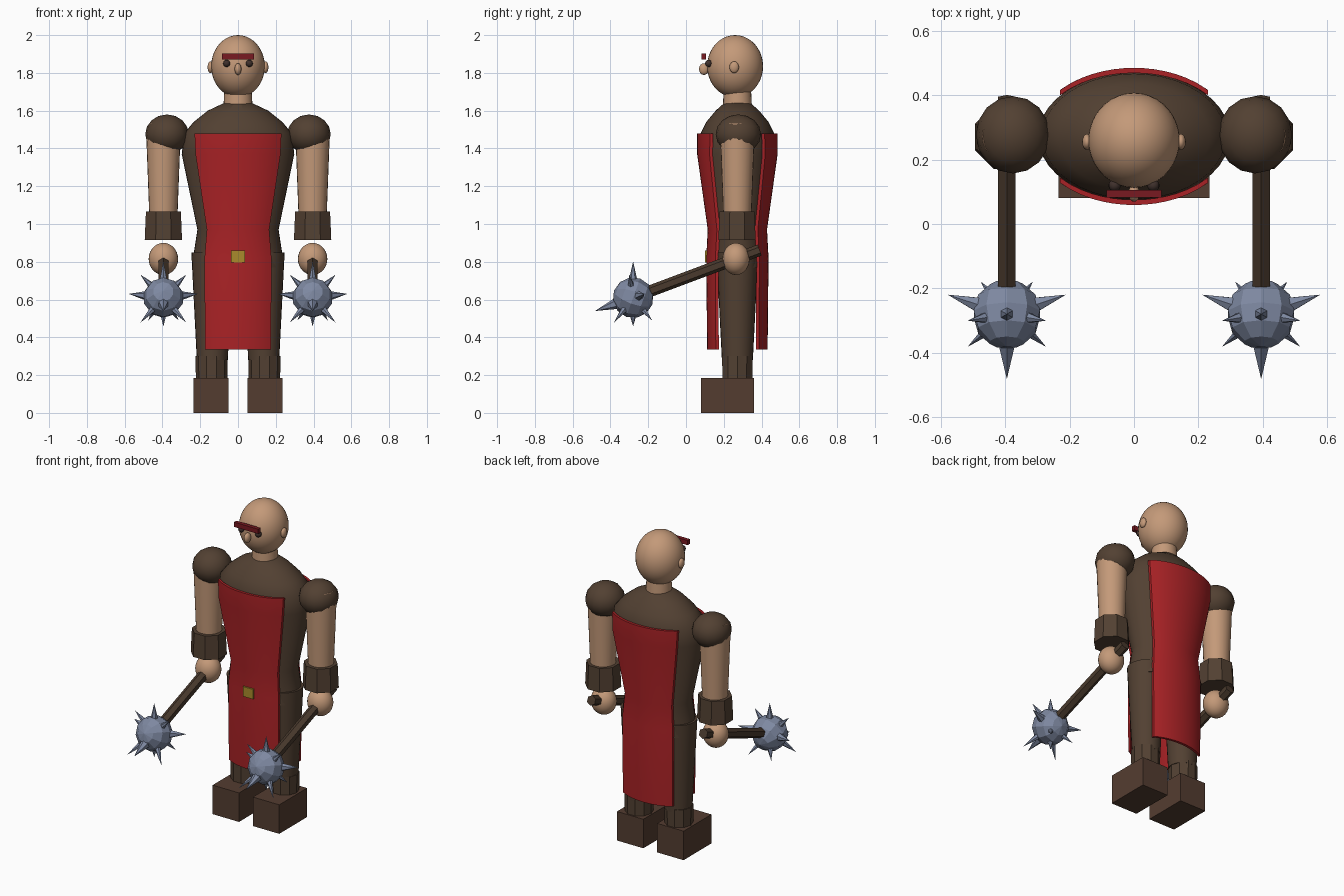
import bpy, bmesh, math
from mathutils import Matrix, Vector

cube = bpy.data.objects.get("Cube")
if cube:
    bpy.data.objects.remove(cube, do_unlink=True)

YC = 0.272  # depth of the body axis


def material(name, r, g, b):
    m = bpy.data.materials.new(name)
    m.use_nodes = True
    m.diffuse_color = (r, g, b, 1)
    m.node_tree.nodes["Principled BSDF"].inputs["Base Color"].default_value = (r, g, b, 1)
    return m


SKIN = material("skin", 0.55, 0.32, 0.19)
LEATHER = material("brown_leather", 0.085, 0.052, 0.032)
BOOT = material("boot_brown", 0.088, 0.046, 0.03)
WOOD = material("dark_wood", 0.068, 0.042, 0.026)
RED = material("red_cloth", 0.40, 0.016, 0.019)
DARK_RED = material("dark_red", 0.19, 0.01, 0.015)
GOLD = material("gold", 0.40, 0.26, 0.025)
STEEL = material("steel", 0.21, 0.25, 0.36)
EYE = material("dark_eye", 0.05, 0.03, 0.025)


def finish(name, bm, mat, smooth=True):
    bmesh.ops.recalc_face_normals(bm, faces=bm.faces)
    me = bpy.data.meshes.new(name)
    bm.to_mesh(me)
    bm.free()
    me.materials.append(mat)
    ob = bpy.data.objects.new(name, me)
    bpy.context.collection.objects.link(ob)
    if smooth:
        bpy.ops.object.select_all(action='DESELECT')
        ob.select_set(True)
        bpy.context.view_layer.objects.active = ob
        bpy.ops.object.shade_smooth_by_angle(angle=math.radians(40))
    return ob


def ball(name, centre, radii, mat, segs=24, rings=14):
    bm = bmesh.new()
    bmesh.ops.create_uvsphere(bm, u_segments=segs, v_segments=rings, radius=1,
                              matrix=Matrix.Translation(centre) @ Matrix.Diagonal((*radii, 1)))
    return finish(name, bm, mat)


def box(name, lo, hi, mat):
    lo, hi = Vector(lo), Vector(hi)
    bm = bmesh.new()
    bmesh.ops.create_cube(bm, size=1, matrix=Matrix.Translation((lo + hi) / 2)
                          @ Matrix.Diagonal((*(hi - lo), 1)))
    return finish(name, bm, mat, False)


def add_rod(bm, a, b, r1, r2, sides, spin=0.0):
    a, b = Vector(a), Vector(b)
    turn = (b - a).to_track_quat('Z', 'Y').to_matrix().to_4x4()
    bmesh.ops.create_cone(bm, cap_ends=True, segments=sides, radius1=r1, radius2=r2,
                          depth=(b - a).length,
                          matrix=Matrix.Translation((a + b) / 2) @ turn @ Matrix.Rotation(spin, 4, 'Z'))


def rod(name, a, b, r1, r2, sides, mat, spin=0.0, smooth=True):
    bm = bmesh.new()
    add_rod(bm, a, b, r1, r2, sides, spin)
    return finish(name, bm, mat, smooth)


# Torso: elliptical rings (height, half width, half depth)
TORSO = [(0.77, 0.24, 0.155), (0.82, 0.238, 0.153), (0.97, 0.215, 0.143),
         (1.37, 0.298, 0.199), (1.48, 0.285, 0.195), (1.54, 0.235, 0.165),
         (1.6, 0.16, 0.115), (1.64, 0.075, 0.07)]
N = 40
bm = bmesh.new()
rings = [[bm.verts.new((rx * math.cos(2 * math.pi * i / N),
                        YC + ry * math.sin(2 * math.pi * i / N), z)) for i in range(N)]
         for z, rx, ry in TORSO]
for low, high in zip(rings, rings[1:]):
    for i in range(N):
        j = (i + 1) % N
        bm.faces.new((low[i], low[j], high[j], high[i]))
bm.faces.new(rings[0][::-1])
bm.faces.new(rings[-1])
finish("torso", bm, LEATHER)

# Tabard panels: arcs hugging the torso (height, half width, ellipse radii)
CLOTH = [(0.335, 0.175, 0.25, 0.16), (0.82, 0.177, 0.25, 0.165),
         (0.97, 0.165, 0.228, 0.157), (1.37, 0.225, 0.312, 0.213),
         (1.48, 0.23, 0.312, 0.213)]
STEPS = 14
for name, side in (("front_tabard", -1), ("back_tabard", 1)):
    bm = bmesh.new()
    rows = []
    for z, w, rx, ry in CLOTH:
        outer, inner = [], []
        for i in range(STEPS + 1):
            x = w * (2 * i / STEPS - 1)
            y = ry * math.sqrt(1 - (x / rx) ** 2)
            outer.append(bm.verts.new((x, YC + side * y, z)))
            inner.append(bm.verts.new((x, YC + side * (y - 0.016), z)))
        rows.append(outer + inner[::-1])
    count = len(rows[0])
    for low, high in zip(rows, rows[1:]):
        for i in range(count):
            j = (i + 1) % count
            bm.faces.new((low[i], low[j], high[j], high[i]))
    for row in (rows[0], rows[-1]):
        for i in range(STEPS):
            bm.faces.new((row[i], row[i + 1], row[count - 2 - i], row[count - 1 - i]))
    finish(name, bm, RED)
box("belt_buckle", (-0.036, 0.1, 0.797), (0.036, 0.125, 0.86), GOLD)

# Head and face
rod("neck", (0, YC, 1.6), (0, YC, 1.72), 0.078, 0.072, 24, SKIN)
ball("head", (0, 0.26, 1.835), (0.142, 0.148, 0.165), SKIN, 36, 20)
ball("nose", (0, 0.095, 1.82), (0.018, 0.026, 0.031), SKIN, 16, 10)
box("brow_band", (-0.085, 0.082, 1.872), (0.085, 0.106, 1.902), DARK_RED)

# Spike tips relative to the mace ball, with base radius
SPIKES = [((0, -0.2, -0.07), 0.032), ((0, 0, 0.19), 0.024), ((0, 0, -0.15), 0.02)]
for s in (-1, 1):
    SPIKES += [((s * 0.182, 0.06, 0.02), 0.028), ((s * 0.12, -0.1, -0.13), 0.02),
               ((s * 0.12, -0.02, 0.12), 0.02), ((s * 0.08, 0.1, -0.12), 0.018)]

for s, tag in ((1, "left"), (-1, "right")):
    ax = s * 0.395
    ball(tag + "_ear", (s * 0.146, 0.255, 1.83), (0.015, 0.025, 0.031), SKIN, 16, 10)
    ball(tag + "_eye", (s * 0.06, 0.12, 1.85), (0.019, 0.019, 0.019), EYE, 14, 8)

    # Arm
    ball(tag + "_shoulder_pad", (s * 0.376, 0.277, 1.475), (0.115, 0.12, 0.105), LEATHER, 16, 8)
    rod(tag + "_arm", (ax, YC, 0.92), (ax, YC, 1.45), 0.07, 0.09, 24, SKIN)
    rod(tag + "_arm_top", (ax, YC, 1.45), (ax, YC, 1.532), 0.09, 0.076, 24, SKIN)
    rod(tag + "_bracer", (ax, 0.27, 0.915), (ax, 0.27, 1.065), 0.107, 0.1, 8, LEATHER,
        math.pi / 8, False)
    ball(tag + "_hand", (ax, 0.265, 0.815), (0.078, 0.072, 0.085), SKIN)

    # Leg
    rod(tag + "_leg", (s * 0.136, YC, 0.28), (s * 0.136, YC, 0.85), 0.082, 0.111, 24, LEATHER)
    rod(tag + "_shin", (s * 0.14, YC, 0.17), (s * 0.14, YC, 0.3), 0.083, 0.085, 10, LEATHER,
        math.pi / 10, False)
    box(tag + "_boot", (s * 0.142 - 0.093, 0.08, 0), (s * 0.142 + 0.093, 0.36, 0.185), BOOT)

    # Mace
    rod(tag + "_mace_handle", (ax, 0.39, 0.862), (ax, -0.25, 0.622), 0.031, 0.031, 6, WOOD, 0, False)
    core = Vector((ax, -0.28, 0.61))
    bm = bmesh.new()
    bmesh.ops.create_uvsphere(bm, u_segments=10, v_segments=6, radius=0.108,
                              matrix=Matrix.Translation(core) @ Matrix.Rotation(math.radians(70), 4, 'X'))
    finish(tag + "_mace_ball", bm, STEEL, False)
    bm = bmesh.new()
    for tip, r in SPIKES:
        tip = Vector(tip)
        add_rod(bm, core + tip.normalized() * 0.085, core + tip, r, 0.0005, 6)
    finish(tag + "_mace_spikes", bm, STEEL, False)
